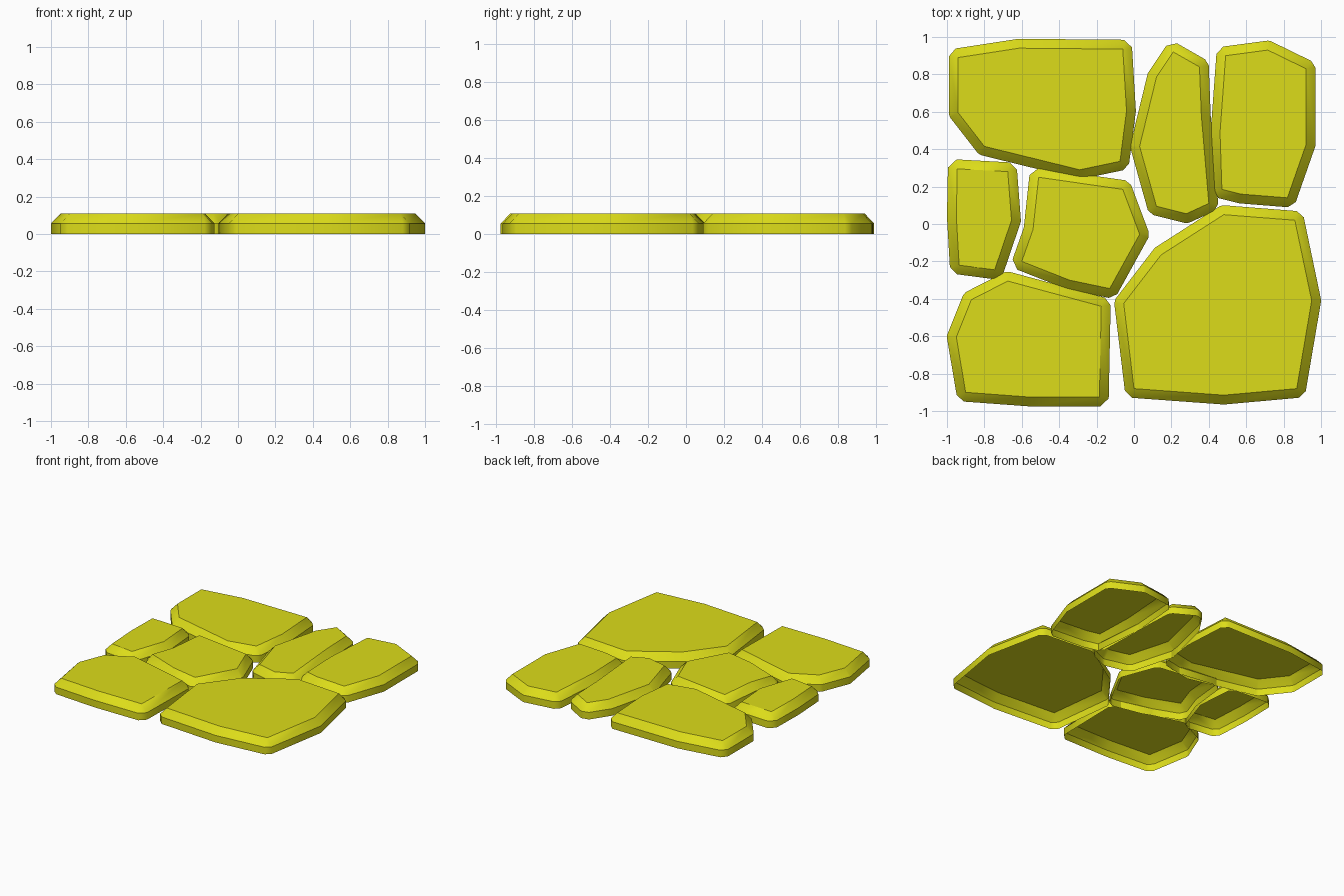
import bpy, bmesh, math
from mathutils import Vector

if "Cube" in bpy.data.objects:
    bpy.data.objects.remove(bpy.data.objects["Cube"])

RIM, WALL, TOP = 0.05, 0.055, 0.108   # bevel width, wall height, total height

# Clockwise outlines of the flat top of each paving stone
STONES = {
    "stone_back_left": [(-.94, .89), (-.615, .94), (-.06, .935), (-.04, .605),
                        (-.075, .335), (-.29, .29), (-.80, .415), (-.94, .595)],
    "stone_back_narrow": [(.21, .92), (.35, .84), (.36, .58), (.40, .11),
                          (.28, .055), (.12, .095), (.03, .415), (.12, .785)],
    "stone_back_right": [(.49, .90), (.715, .93), (.92, .83), (.92, .425),
                         (.82, .14), (.57, .16), (.47, .185), (.46, .49)],
    "stone_left_small": [(-.945, .295), (-.675, .28), (-.655, .02),
                         (-.745, -.245), (-.935, -.22), (-.95, .04)],
    "stone_centre": [(-.51, .25), (-.06, .185), (.03, -.055), (-.13, -.345),
                     (-.345, -.30), (-.60, -.20), (-.54, -.03)],
    "stone_front_right": [(.48, .05), (.86, .02), (.95, -.41), (.87, -.88),
                          (.48, -.915), (0, -.88), (-.055, -.425), (.145, -.165)],
    "stone_front_left": [(-.675, -.305), (-.175, -.44), (-.185, -.925), (-.56, -.925),
                         (-.90, -.90), (-.95, -.605), (-.87, -.405)],
}

yellow = bpy.data.materials.new("yellow_stone")
yellow.diffuse_color = (0.72, 0.72, 0.01, 1)
yellow.use_nodes = True
yellow.node_tree.nodes["Principled BSDF"].inputs["Base Color"].default_value = yellow.diffuse_color


def offset_corner(prev, p, nxt):
    """Outward offset: a mitre on gentle turns, two chamfer points on sharp ones."""
    a, b = (p - prev).normalized(), (nxt - p).normalized()
    na, nb = Vector((-a.y, a.x)), Vector((-b.y, b.x))
    if a.angle(b) < math.radians(27):
        m = (na + nb).normalized()
        return [p + m * RIM / m.dot(na)]
    return [p + na * RIM + a * 0.006, p + nb * RIM - b * 0.006]


def make_stone(name, outline):
    pts = [Vector(p) for p in outline]
    n = len(pts)
    bm = bmesh.new()
    top = [bm.verts.new((p.x, p.y, TOP)) for p in pts]
    corners = []
    for i, p in enumerate(pts):
        outer = offset_corner(pts[i - 1], p, pts[(i + 1) % n])
        corners.append([(bm.verts.new((q.x, q.y, WALL)),
                         bm.verts.new((q.x, q.y, 0))) for q in outer])
    # flat top and sloped rim, with a triangle at each chamfered corner
    cap = bm.faces.new(top[::-1])
    rim = []
    for i in range(n):
        j = (i + 1) % n
        rim.append(bm.faces.new((top[i], top[j], corners[j][0][0], corners[i][-1][0])))
        if len(corners[i]) == 2:
            rim.append(bm.faces.new((top[i], corners[i][1][0], corners[i][0][0])))
    # vertical wall, open underneath
    ring = [c for group in corners for c in group]
    for (u0, d0), (u1, d1) in zip(ring, ring[1:] + ring[:1]):
        bm.faces.new((u0, u1, d1, d0))
    bmesh.ops.recalc_face_normals(bm, faces=bm.faces)
    if cap.normal.z < 0:
        bmesh.ops.reverse_faces(bm, faces=bm.faces)
    # smooth around the stone, crisp between top, rim and wall
    rim = set(rim)
    for f in bm.faces:
        f.smooth = True
    for e in bm.edges:
        e.smooth = len({f in rim for f in e.link_faces}) < 2
    me = bpy.data.meshes.new(name)
    bm.to_mesh(me)
    bm.free()
    me.materials.append(yellow)
    bpy.context.collection.objects.link(bpy.data.objects.new(name, me))


for stone_name, stone_outline in STONES.items():
    make_stone(stone_name, stone_outline)
